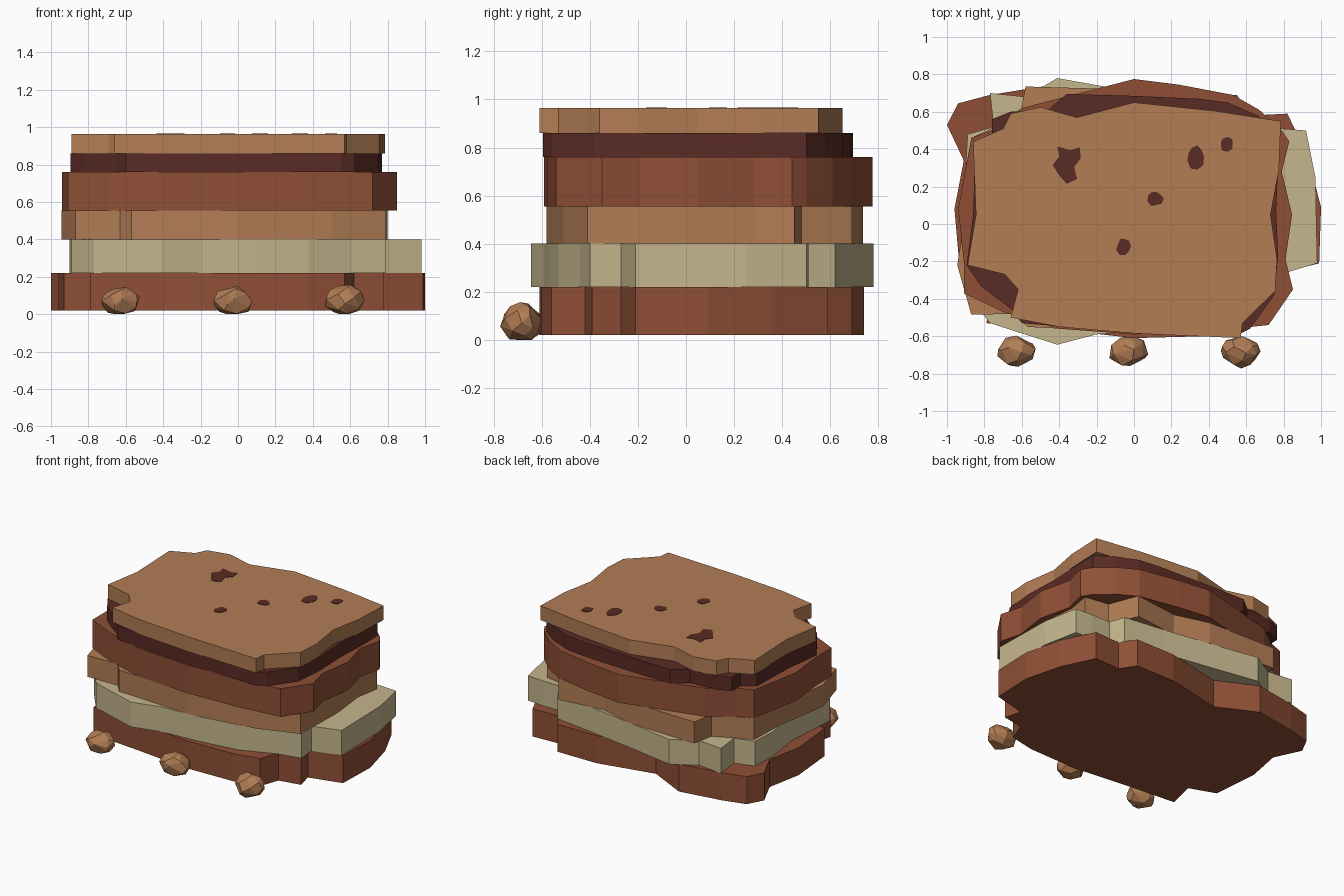
import bpy, bmesh, math, random
from mathutils import Vector

if "Cube" in bpy.data.objects:
    bpy.data.objects.remove(bpy.data.objects["Cube"])


def srgb(r, g, b):
    lin = lambda c: ((c / 255 + 0.055) / 1.055) ** 2.4
    return (lin(r), lin(g), lin(b), 1)


def material(name, rgb):
    m = bpy.data.materials.new(name)
    m.diffuse_color = srgb(*rgb)
    m.use_nodes = True
    m.node_tree.nodes["Principled BSDF"].inputs["Base Color"].default_value = m.diffuse_color
    return m


rust = material("rust_brown", (143, 79, 54))
cream = material("cream", (197, 182, 141))
caramel = material("caramel", (178, 125, 85))
dark = material("dark_chocolate", (90, 43, 36))


def add_object(name, bm, mat):
    bmesh.ops.recalc_face_normals(bm, faces=bm.faces)
    mesh = bpy.data.meshes.new(name)
    bm.to_mesh(mesh)
    bm.free()
    mesh.materials.append(mat)
    ob = bpy.data.objects.new(name, mesh)
    bpy.context.collection.objects.link(ob)
    return ob


def slab(name, outline, z0, z1, mat):
    """Extrude a ragged outline between two heights."""
    bm = bmesh.new()
    face = bm.faces.new([bm.verts.new((x, y, z0)) for x, y in outline])
    ext = bmesh.ops.extrude_face_region(bm, geom=[face], use_keep_orig=True)
    top = [v for v in ext["geom"] if isinstance(v, bmesh.types.BMVert)]
    bmesh.ops.translate(bm, verts=top, vec=(0, 0, z1 - z0))
    return add_object(name, bm, mat)


# Stacked layers, bottom to top
slab("base_layer", [
    (-.93, -.26), (-.74, -.33), (-.79, -.53), (-.4, -.565), (0, -.61), (.38, -.60),
    (.57, -.56), (.62, -.42), (.78, -.39), (.75, -.27), (.99, -.21), (1, .09),
    (.93, .36), (.82, .59), (.62, .58), (.55, .69), (.24, .69), (-.18, .60),
    (-.46, .74), (-.77, .69), (-.94, .645), (-1, .53), (-.91, .34), (-.96, .08)],
    .02, .22, rust)

slab("cream_layer", [
    (-.89, -.38), (-.77, -.53), (-.6, -.585), (-.41, -.645), (-.2, -.59), (.1, -.57),
    (.38, -.53), (.61, -.44), (.79, -.40), (.78, -.27), (.98, -.21), (.97, .25),
    (.92, .50), (.79, .51), (.64, .51), (.60, .62), (.3, .66), (-.13, .73),
    (-.41, .78), (-.58, .68), (-.77, .70), (-.75, .52), (-.89, .48), (-.9, .3),
    (-.86, 0)], .22, .40, cream)

slab("caramel_layer", [
    (-.945, -.22), (-.87, -.485), (-.63, -.48), (-.57, -.55), (0, -.58), (.5, -.51),
    (.79, -.41), (.8, 0), (.77, .28), (.8, .45), (.62, .48), (.54, .69),
    (.2, .65), (-.05, .72), (-.58, .735), (-.61, .58), (-.87, .46), (-.88, .2)],
    .40, .555, caramel)

slab("thick_brown_layer", [
    (-.91, -.37), (-.7, -.47), (-.4, -.56), (0, -.59), (.4, -.575), (.72, -.54),
    (.85, -.35), (.81, -.19), (.845, .05), (.79, .28), (.83, .44), (.79, .50),
    (.67, .61), (.53, .69), (.24, .745), (0, .775), (-.25, .71), (-.6, .62),
    (-.76, .50), (-.87, .46), (-.9, .3), (-.94, .08), (-.91, -.2)],
    .555, .76, rust)

slab("dark_layer", [
    (-.895, -.22), (-.82, -.33), (-.65, -.46), (-.6, -.53), (0, -.58), (.55, -.595),
    (.62, -.56), (.75, -.38), (.77, -.17), (.76, .08), (.77, .3), (.77, .5),
    (.66, .58), (.5, .65), (.34, .67), (0, .685), (-.36, .695), (-.46, .61),
    (-.66, .60), (-.76, .56), (-.76, .46), (-.85, .4), (-.86, .05)],
    .76, .86, dark)

slab("top_layer", [
    (-.89, -.22), (-.69, -.27), (-.62, -.35), (-.66, -.50), (-.4, -.55), (0, -.585),
    (.57, -.61), (.58, -.53), (.64, -.47), (.755, -.36), (.765, -.19), (.73, .05),
    (.775, .29), (.785, .55), (.43, .605), (0, .65), (-.305, .57), (-.5, .625),
    (-.66, .59), (-.7, .51), (-.86, .44), (-.845, .05)],
    .86, .964, caramel)

# Chocolate chips: thin ragged plates on the top layer
large = [(-.41, .415), (-.34, .395), (-.29, .41), (-.285, .35), (-.32, .305),
         (-.305, .24), (-.36, .215), (-.40, .26), (-.435, .315), (-.40, .36)]
slab("chip_large", large, .962, .967, dark)
random.seed(4)
chips = [(.33, .36, .053, .068), (.495, .43, .04, .042),
         (.115, .135, .043, .043), (-.055, -.12, .04, .05)]
for i, (cx, cy, rx, ry) in enumerate(chips):
    ring = []
    for k in range(9):
        a, f = math.tau * k / 9, random.uniform(.75, 1.1)
        ring.append((cx + rx * f * math.cos(a), cy + ry * f * math.sin(a)))
    slab(f"chip_small_{i + 1}", ring, .962, .967, dark)


# Nut lumps: faceted hulls with a flattened underside
def nut(name, x, y, height, seed):
    rng = random.Random(seed)
    bm = bmesh.new()
    n = 26
    for i in range(n):
        z = 1 - 2 * (i + .5) / n
        a = i * 2.39996 + rng.uniform(-.35, .35)
        r = math.sqrt(1 - z * z)
        p = Vector((r * math.cos(a), r * math.sin(a), z)) * rng.uniform(.94, 1.06)
        bm.verts.new((x + p.x * .107, y + p.y * .085,
                      max(0, height * .46 + p.z * height * .54)))
    hull = bmesh.ops.convex_hull(bm, input=bm.verts)
    junk = {g for g in hull["geom_interior"] + hull["geom_unused"]
            if isinstance(g, bmesh.types.BMVert)}
    bmesh.ops.delete(bm, geom=list(junk), context='VERTS')
    bmesh.ops.dissolve_limit(bm, angle_limit=.12, verts=bm.verts, edges=bm.edges)
    add_object(name, bm, caramel)


for i, (x, y, h) in enumerate([(-.63, -.68, .145), (-.03, -.68, .15), (.57, -.685, .16)]):
    nut(f"nut_{i + 1}", x, y, h, i + 1)
